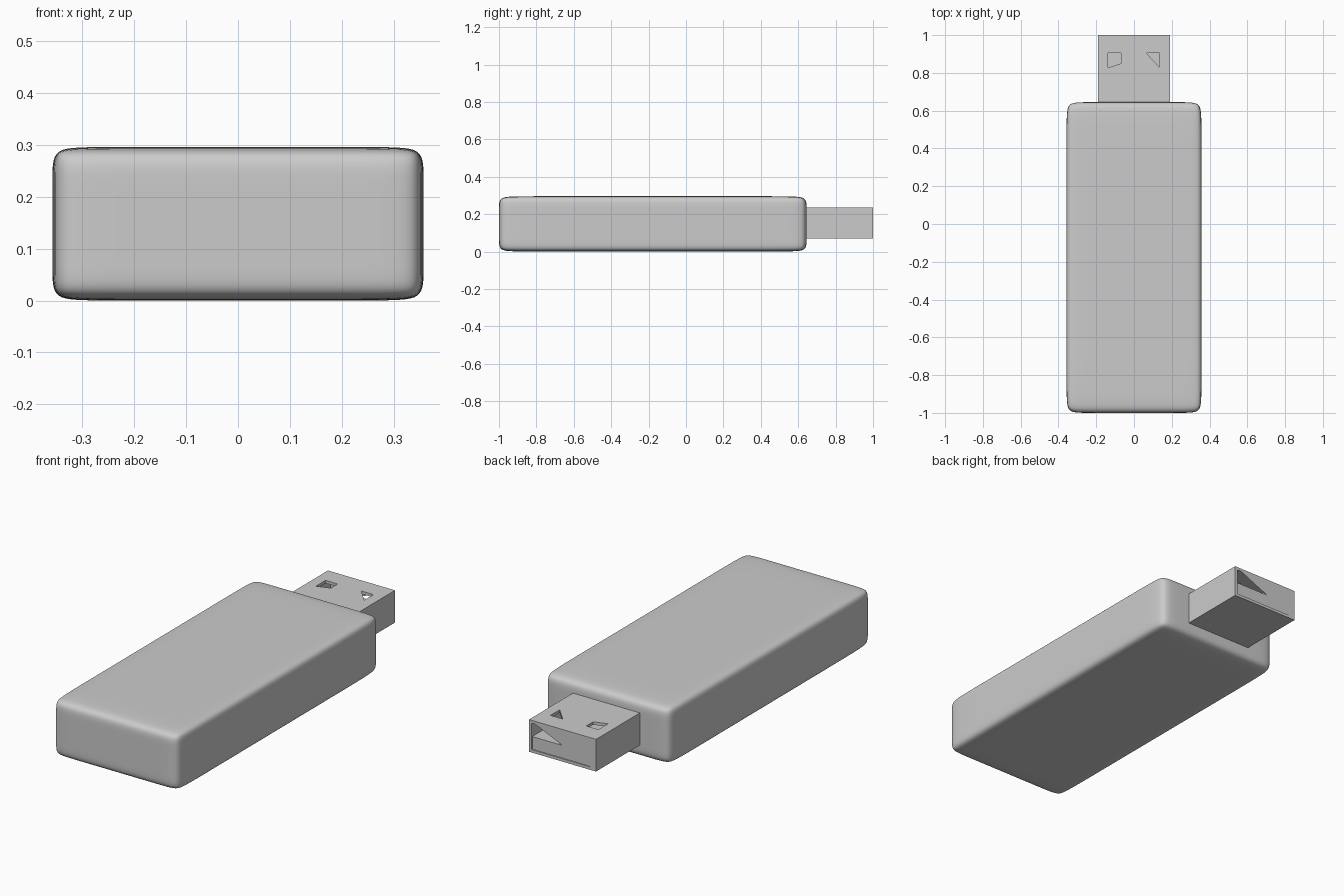
import bpy, bmesh
from mathutils import Vector

if "Cube" in bpy.data.objects:
    bpy.data.objects.remove(bpy.data.objects["Cube"])


def link(name, bm):
    bmesh.ops.recalc_face_normals(bm, faces=bm.faces)
    mesh = bpy.data.meshes.new(name)
    bm.to_mesh(mesh)
    bm.free()
    obj = bpy.data.objects.new(name, mesh)
    bpy.context.collection.objects.link(obj)
    return obj


def box_bm(lo, hi):
    bm = bmesh.new()
    bmesh.ops.create_cube(bm, size=1)
    lo, hi = Vector(lo), Vector(hi)
    for v in bm.verts:
        v.co = (lo + hi) / 2 + v.co * (hi - lo)
    return bm


def prism(name, outline, z0, z1):
    bm = bmesh.new()
    face = bm.faces.new([bm.verts.new((x, y, z0)) for x, y in outline])
    ext = bmesh.ops.extrude_face_region(bm, geom=[face])["geom"]
    for v in ext:
        if isinstance(v, bmesh.types.BMVert):
            v.co.z = z1
    return link(name, bm)


def activate(obj):
    bpy.ops.object.select_all(action='DESELECT')
    obj.select_set(True)
    bpy.context.view_layer.objects.active = obj


def cut(target, cutter):
    cutter.hide_render = True
    mod = target.modifiers.new("cut", 'BOOLEAN')
    mod.operation = 'DIFFERENCE'
    mod.solver = 'EXACT'
    mod.object = cutter
    activate(target)
    bpy.ops.object.modifier_apply(modifier=mod.name)
    bpy.data.objects.remove(cutter)


# rounded casing: box with support loops, subdivided
bm = box_bm((-0.358, -1, 0), (0.358, 0.645, 0.296))
for axis, spots in enumerate([(-0.28, 0.28), (-0.88, 0.525), (0.055, 0.241)]):
    for s in spots:
        co, no = Vector(), Vector()
        co[axis], no[axis] = s, 1
        bmesh.ops.bisect_plane(bm, geom=bm.verts[:] + bm.edges[:] + bm.faces[:],
                               plane_co=co, plane_no=no)
casing = link("casing", bm)
sub = casing.modifiers.new("round", 'SUBSURF')
sub.levels = sub.render_levels = 3
activate(casing)
bpy.ops.object.shade_smooth()

# hollow metal plug with two slots in its top plate
W, Z0, Z1, T = 0.19, 0.07, 0.235, 0.015
plug = link("plug_shell", box_bm((-W, 0.6, Z0), (W, 1, Z1)))
cut(plug, link("cavity", box_bm((-W + T, 0.65, Z0 + T), (W - T, 1.1, Z1 - T))))
slots = [
    [(-0.137, 0.905), (-0.137, 0.827), (-0.068, 0.85), (-0.068, 0.905)],
    [(0.065, 0.905), (0.135, 0.83), (0.135, 0.905)],
]
for outline in slots:
    cut(plug, prism("slot", outline, Z1 - 2 * T, Z1 + T))

# triangular plate half covering the open end
bm = bmesh.new()
bm.faces.new([bm.verts.new(p) for p in
              ((W, 1, Z1), (-W, 1, Z1), (-W, 1, Z0))])
bm.faces.ensure_lookup_table()
end_plate = link("end_plate", bm)
if end_plate.data.polygons[0].normal.y < 0:
    end_plate.data.flip_normals()

# contact tongue inside the plug
link("contact_tongue", box_bm((-W + T, 0.64, Z0 + T), (W - T, 0.995, 0.15)))
